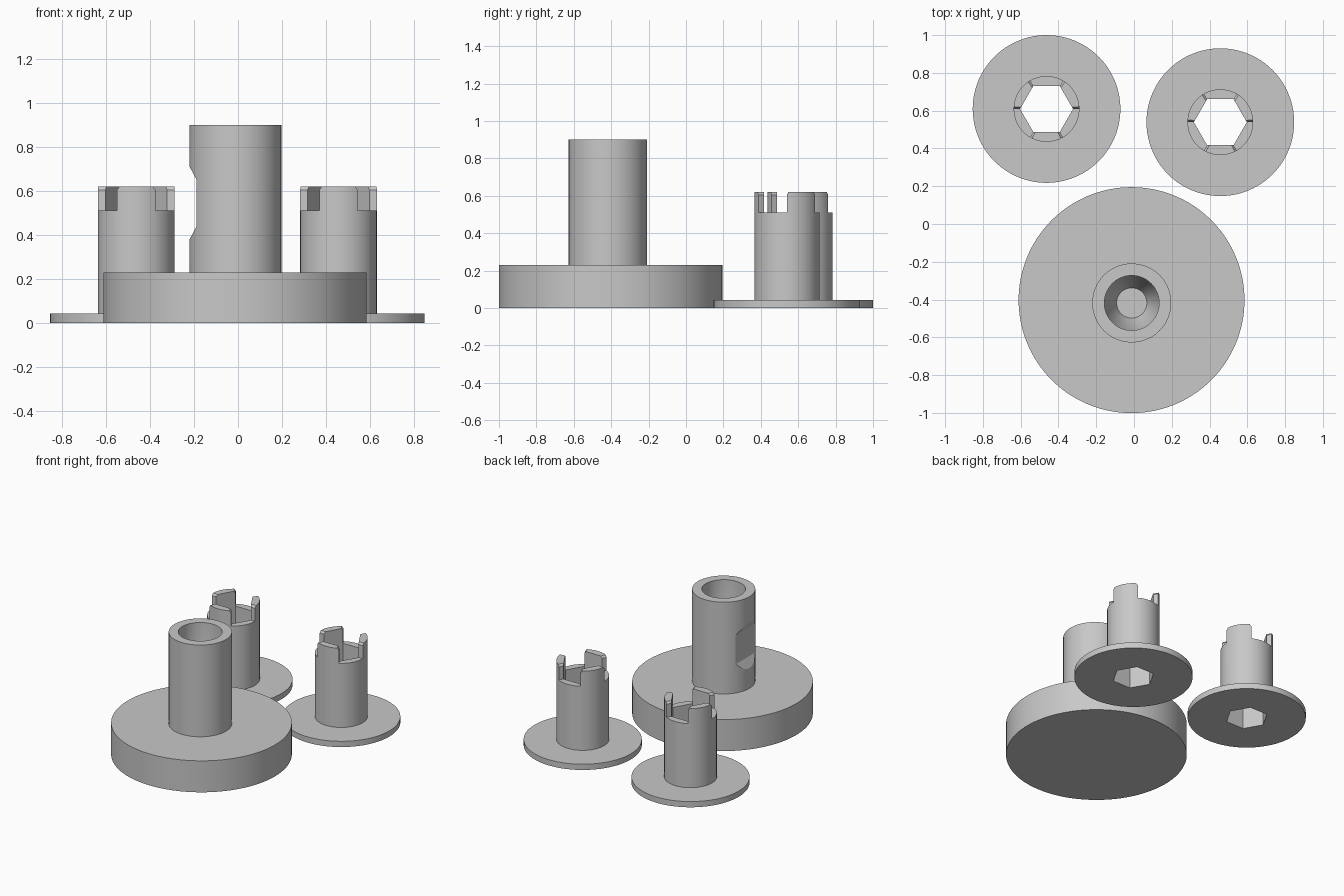
import bpy, bmesh, math
from mathutils import Vector

if "Cube" in bpy.data.objects:
    bpy.data.objects.remove(bpy.data.objects["Cube"])

grey = bpy.data.materials.new("plain grey")
grey.diffuse_color = (0.58, 0.58, 0.58, 1)
grey.use_nodes = True
grey.node_tree.nodes["Principled BSDF"].inputs["Base Color"].default_value = grey.diffuse_color


def finish(name, bm, loc=(0, 0, 0), smooth=True):
    bmesh.ops.remove_doubles(bm, verts=bm.verts, dist=1e-5)
    bmesh.ops.recalc_face_normals(bm, faces=bm.faces)
    me = bpy.data.meshes.new(name)
    bm.to_mesh(me)
    bm.free()
    ob = bpy.data.objects.new(name, me)
    bpy.context.collection.objects.link(ob)
    ob.location = loc
    me.materials.append(grey)
    if smooth:
        shade(ob)
    return ob


def shade(ob):
    bpy.ops.object.select_all(action='DESELECT')
    ob.select_set(True)
    bpy.context.view_layer.objects.active = ob
    bpy.ops.object.shade_smooth_by_angle(angle=math.radians(25))


def lathe(name, profile, loc, steps=96):
    """Revolve an (r, z) profile; its ends lie on the axis."""
    bm = bmesh.new()
    vs = [bm.verts.new((r, 0, z)) for r, z in profile]
    es = [bm.edges.new(p) for p in zip(vs, vs[1:])]
    bmesh.ops.spin(bm, geom=vs + es, cent=(0, 0, 0), axis=(0, 0, 1),
                   angle=2 * math.pi, steps=steps)
    return finish(name, bm, loc)


# Heavy round base
lathe("base_disc", [(0, 0), (0.598, 0), (0.598, 0.23), (0, 0.23)],
      (-0.013, -0.403, 0), 128)

# Hollow post with a tapered bore bottom
post = lathe("post", [(0, 0.2), (0.209, 0.2), (0.209, 0.9), (0.145, 0.9),
                      (0.145, 0.4), (0.08, 0.25), (0, 0.25)],
             (-0.012, -0.418, 0))

# Flat with sloped ends, cut into the left side of the post
bm = bmesh.new()
outline = [(-0.188, 0.44), (-0.188, 0.65), (-0.30, 0.86), (-0.30, 0.23)]
face = bm.faces.new([bm.verts.new((x, -0.7, z)) for x, z in outline])
ext = bmesh.ops.extrude_face_region(bm, geom=[face])
bmesh.ops.translate(bm, vec=(0, 0.56, 0),
                    verts=[g for g in ext["geom"] if isinstance(g, bmesh.types.BMVert)])
cutter = finish("flat_cutter", bm, smooth=False)
cutter.hide_render = True
mod = post.modifiers.new("flat", 'BOOLEAN')
mod.operation = 'DIFFERENCE'
mod.solver = 'EXACT'
mod.object = cutter
bpy.context.view_layer.objects.active = post
bpy.ops.object.modifier_apply(modifier="flat")
bpy.data.objects.remove(cutter)
shade(post)


def hex_radius(deg, apothem=0.1215):
    """Distance to a hexagon with corners on the x axis."""
    return apothem / math.cos(math.radians(deg % 60 - 30))


def castle_sleeve(name, loc):
    """Flanged sleeve with a hexagonal through hole and three prongs."""
    sections = []
    for k in range(6):
        a = 60 * k
        if k % 2 == 0:   # prong with chamfered end corners
            sections += [(a, 0.51), (a, 0.605)]
            sections += [(a + t, 0.62) for t in range(4, 57, 4)]
            sections += [(a + 60, 0.605), (a + 60, 0.51)]
        else:            # slot floor
            sections += [(a + t, 0.51) for t in range(4, 57, 4)]
    bm = bmesh.new()
    rings = []
    for deg, top in sections:
        h = hex_radius(deg)
        c, s = math.cos(math.radians(deg)), math.sin(math.radians(deg))
        prof = [(h, 0), (0.391, 0), (0.391, 0.042), (0.174, 0.042),
                (0.174, 0.51), (0.174, top), (h, top), (h, 0.51)]
        rings.append([bm.verts.new((r * c, r * s, z)) for r, z in prof])
    n = len(rings[0])
    for i, a in enumerate(rings):
        b = rings[(i + 1) % len(rings)]
        for j in range(n):
            m = (j + 1) % n
            bm.faces.new((a[j], b[j], b[m], a[m]))
    bmesh.ops.remove_doubles(bm, verts=bm.verts, dist=1e-5)
    bmesh.ops.dissolve_degenerate(bm, edges=bm.edges, dist=1e-5)
    # remove the walls left inside where the sheet folds onto itself
    seen = {}
    for f in bm.faces:
        seen.setdefault(frozenset(v.index for v in f.verts), []).append(f)
    return finish(name, bm, loc)


castle_sleeve("left_sleeve", (-0.463, 0.609, 0))
castle_sleeve("right_sleeve", (0.457, 0.539, 0))
